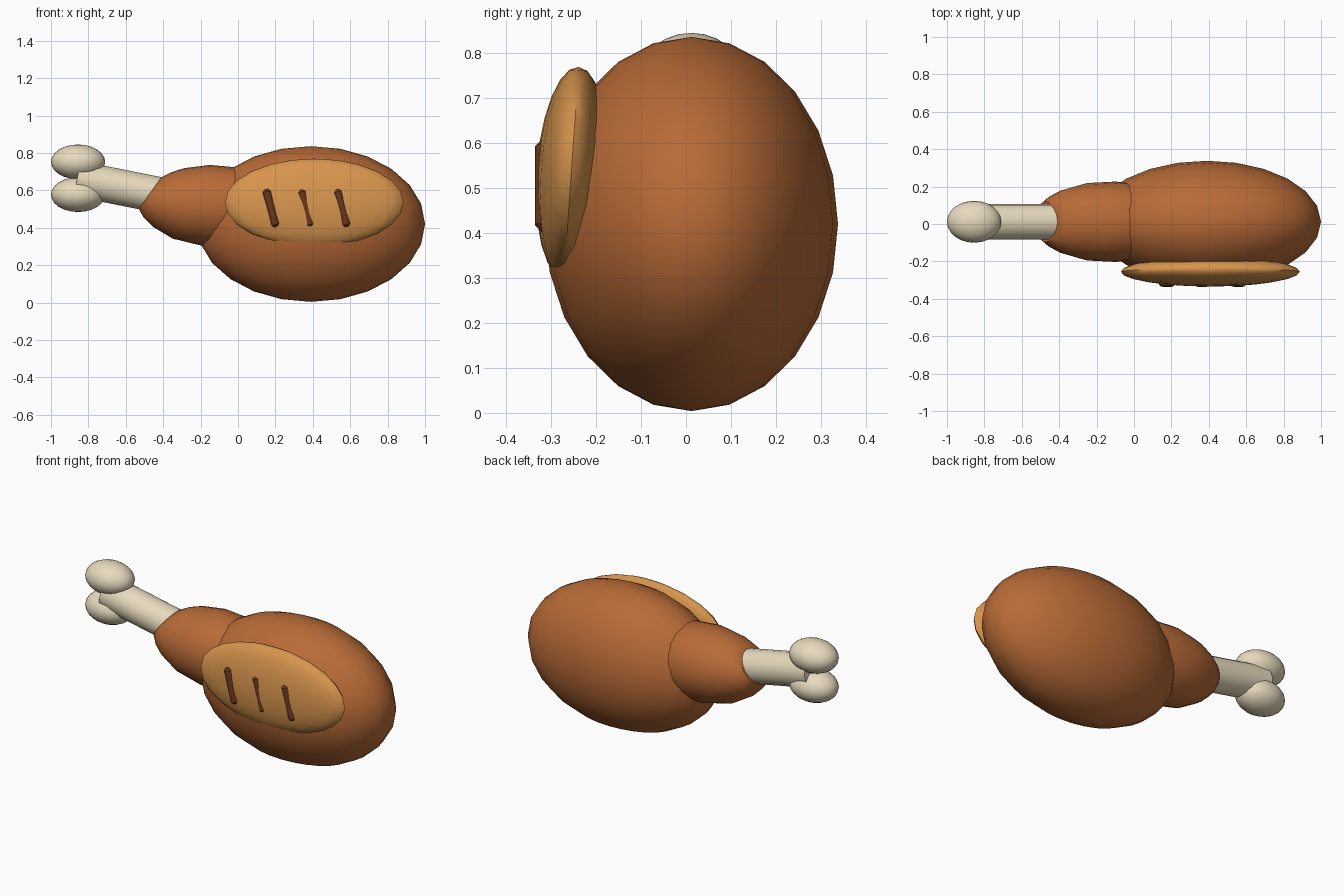
import bpy, bmesh, math
from mathutils import Matrix, Vector

if "Cube" in bpy.data.objects:
    bpy.data.objects.remove(bpy.data.objects["Cube"])

CY = 0.012  # depth centre of the meat and bone


def material(name, rgb):
    m = bpy.data.materials.new(name)
    m.diffuse_color = (*rgb, 1)
    m.use_nodes = True
    m.node_tree.nodes["Principled BSDF"].inputs["Base Color"].default_value = m.diffuse_color
    return m


MEAT = material("roast_meat", (0.48, 0.145, 0.038))
SKIN = material("golden_skin", (0.68, 0.30, 0.075))
BONE = material("bone", (0.80, 0.70, 0.51))
CHAR = material("char", (0.15, 0.038, 0.013))


def add(name, bm, mat):
    bmesh.ops.recalc_face_normals(bm, faces=bm.faces)
    me = bpy.data.meshes.new(name)
    bm.to_mesh(me)
    bm.free()
    me.materials.append(mat)
    ob = bpy.data.objects.new(name, me)
    bpy.context.collection.objects.link(ob)
    bpy.ops.object.select_all(action='DESELECT')
    ob.select_set(True)
    bpy.context.view_layer.objects.active = ob
    bpy.ops.object.shade_smooth_by_angle(angle=math.radians(40))
    return ob


def ellipsoid(name, centre, radii, mat, tilt=0, seg=24, rings=12):
    bm = bmesh.new()
    bmesh.ops.create_uvsphere(bm, u_segments=seg, v_segments=rings, radius=1)
    bm.transform(Matrix.Translation(centre) @ Matrix.Rotation(tilt, 4, 'X')
                 @ Matrix.Diagonal((*radii, 1)))
    return add(name, bm, mat)


def loft(name, rings, mat, y=CY, seg=24):
    """Rings given as (top x, top z, bottom x, bottom z, half width)."""
    bm = bmesh.new()
    loops = []
    for tx, tz, bx, bz, w in rings:
        c = Vector(((tx + bx) / 2, y, (tz + bz) / 2))
        up = Vector(((tx - bx) / 2, 0, (tz - bz) / 2))
        loops.append([bm.verts.new(c + up * math.cos(a) + Vector((0, w * math.sin(a), 0)))
                      for a in (2 * math.pi * i / seg for i in range(seg))])
    for a, b in zip(loops, loops[1:]):
        for i in range(seg):
            j = (i + 1) % seg
            bm.faces.new((a[i], a[j], b[j], b[i]))
    bm.faces.new(loops[0])
    bm.faces.new(loops[-1])
    return add(name, bm, mat)


def rod(name, p, q, stations, mat, seg):
    """Round rod from p to q in the xz plane, stations = (fraction, radius)."""
    p, q = Vector(p), Vector(q)
    n = Vector((p.z - q.z, 0, q.x - p.x)).normalized()
    rings = []
    for t, r in stations:
        c = p.lerp(q, t)
        rings.append((c.x + n.x * r, c.z + n.z * r, c.x - n.x * r, c.z - n.z * r, r))
    return loft(name, rings, mat, p.y, seg)


# Meat: thigh and tapering shank end
ellipsoid("thigh_meat", (0.39, CY, 0.42), (0.61, 0.326, 0.416), MEAT)
loft("shank_meat", [(-0.41, 0.67, -0.53, 0.50, 0.108),
                    (-0.36, 0.695, -0.505, 0.455, 0.14),
                    (-0.29, 0.718, -0.455, 0.405, 0.172),
                    (-0.15, 0.736, -0.35, 0.342, 0.207),
                    (0.0, 0.722, -0.19, 0.303, 0.215),
                    (0.13, 0.67, 0.02, 0.32, 0.19)], MEAT)

# Bone: shaft and two end knobs
rod("bone_shaft", (-0.86, CY, 0.663), (-0.30, CY, 0.551),
    [(0, 0.096), (1, 0.096)], BONE, 16)
for label, z in (("upper", 0.752), ("lower", 0.577)):
    ellipsoid(label + "_bone_knob", (-0.855, CY, z), (0.145, 0.112, 0.093), BONE)

# Crisp skin patch on the front with three char marks
ellipsoid("skin_patch", (0.408, -0.255, 0.535), (0.478, 0.078, 0.235), SKIN,
          tilt=math.radians(-4))
for i, x in enumerate((0.15, 0.338, 0.53)):
    rod(f"char_mark_{i + 1}", (x, -0.314, 0.605), (x + 0.053, -0.314, 0.405),
        [(0, 0.010), (0.06, 0.022), (0.94, 0.022), (1, 0.010)], CHAR, 12)
